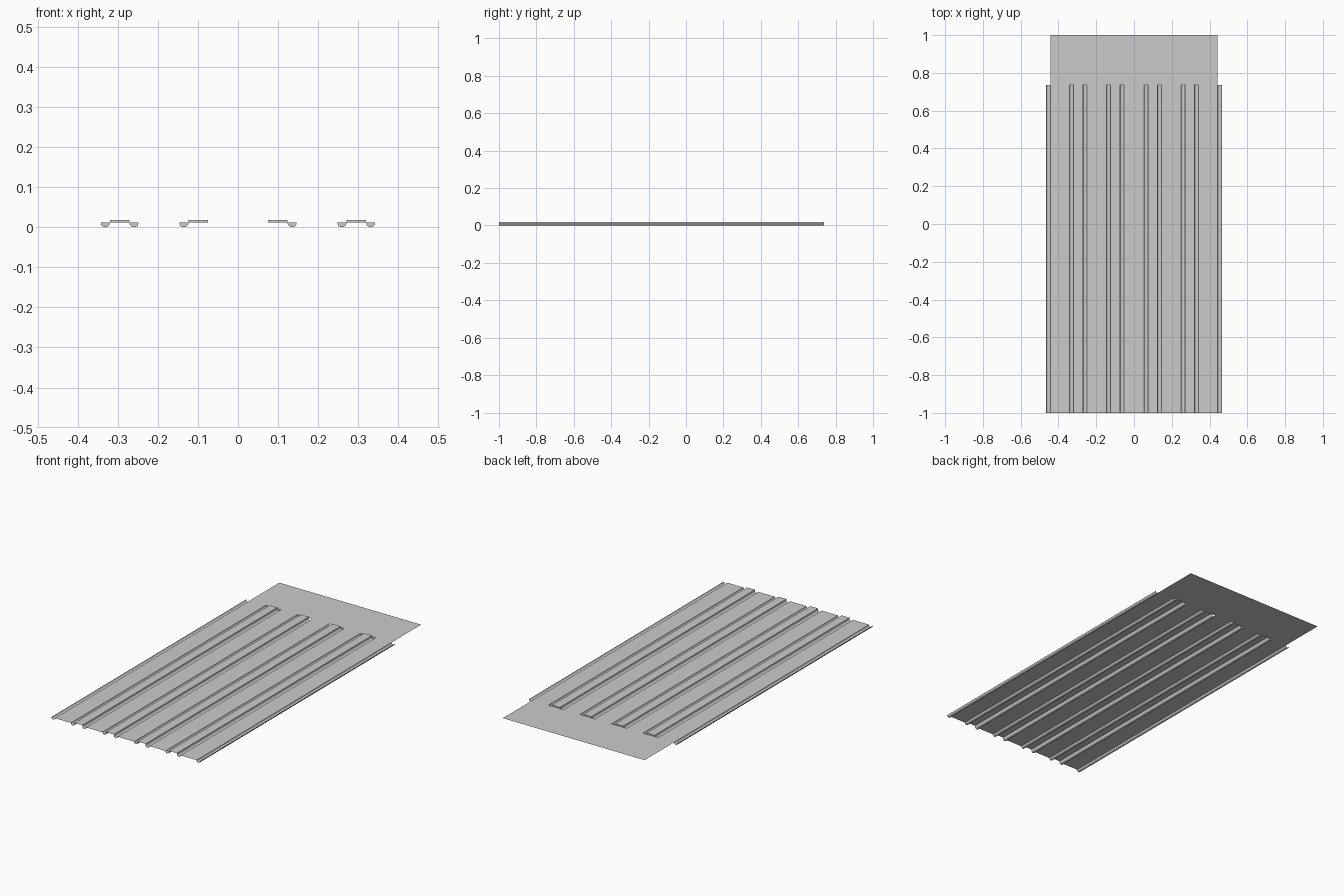
import bpy, math

if "Cube" in bpy.data.objects:
    bpy.data.objects.remove(bpy.data.objects["Cube"])

R = 0.0113            # groove radius; the flat sheet lies at z = R
TOP = 0.0175          # height of the raised strips
FRONT, RIB_END, BACK = -1.0, 0.737, 1.0
HALF_STRIP = 0.0245   # half width of a raised strip
STRIPS = [-0.295, -0.099, 0.099, 0.295]
OFF = HALF_STRIP + R  # groove centre from strip centre
EDGE = 0.4535         # centre of the outer edge grooves
SEG = 10


def groove(cx):
    """Half-round trough, left to right."""
    return [(cx - R * math.cos(math.pi * i / SEG),
             R - R * math.sin(math.pi * i / SEG)) for i in range(SEG + 1)]


def make(name, verts, faces):
    mesh = bpy.data.meshes.new(name)
    mesh.from_pydata(verts, [], faces)
    ob = bpy.data.objects.new(name, mesh)
    bpy.context.collection.objects.link(ob)
    return ob


# Ribbed sheet: one cross-section swept along y
profile = groove(-EDGE)
for c in STRIPS:
    profile += groove(c - OFF)
    profile += [(c - HALF_STRIP, TOP), (c + HALF_STRIP, TOP)]
    profile += groove(c + OFF)
profile += groove(EDGE)
n = len(profile)
verts = [(x, y, z) for y in (FRONT, RIB_END) for x, z in profile]
panel = make("ribbed_sheet", verts,
             [(i, i + 1, n + i + 1, n + i) for i in range(n - 1)])
bpy.context.view_layer.objects.active = panel
panel.select_set(True)
bpy.ops.object.shade_smooth_by_angle(angle=math.radians(30))

# Flat sheet beyond the ribs
w = EDGE - R
make("flat_end", [(-w, RIB_END, R), (w, RIB_END, R), (w, BACK, R), (-w, BACK, R)],
     [(0, 1, 2, 3)])

# End walls closing strips and grooves (the two innermost grooves stay open)
verts, faces = [], []


def add_cap(outline):
    start = len(verts)
    verts.extend((x, RIB_END, z) for x, z in outline)
    faces.append(tuple(range(start, len(verts))))


for c in STRIPS:
    add_cap([(c - HALF_STRIP, R), (c + HALF_STRIP, R),
             (c + HALF_STRIP, TOP), (c - HALF_STRIP, TOP)])
    for g in (c - OFF, c + OFF):
        if abs(g) > 0.1:
            add_cap(groove(g))
make("rib_end_walls", verts, faces)
